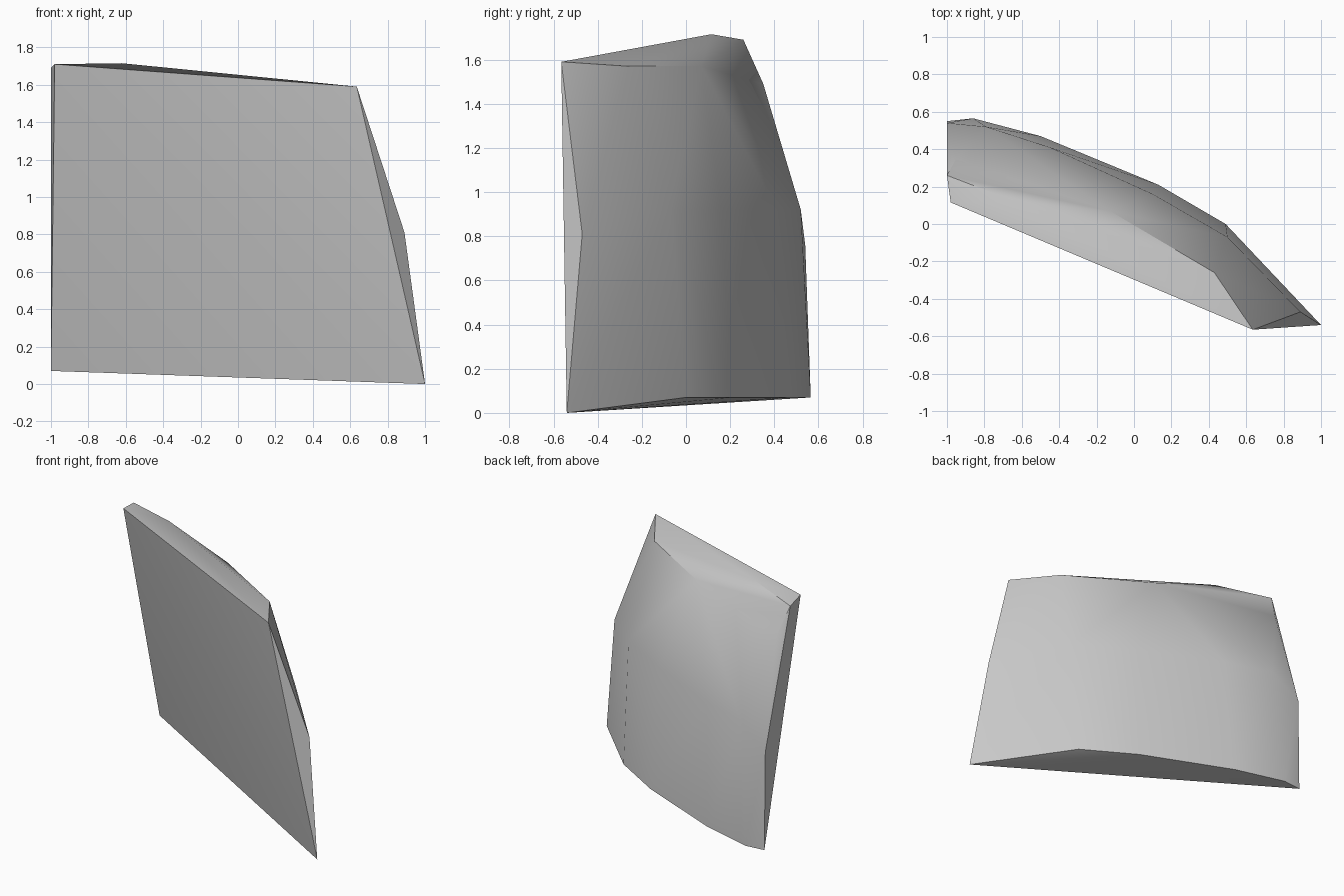
import bpy
import bmesh
import math

default_cube = bpy.data.objects.get("Cube")
if default_cube:
    bpy.data.objects.remove(default_cube, do_unlink=True)


def make_material(name, colour):
    material = bpy.data.materials.new(name)
    material.use_nodes = True
    material.diffuse_color = colour
    shader = next(n for n in material.node_tree.nodes if n.type == "BSDF_PRINCIPLED")
    shader.inputs["Base Color"].default_value = colour
    return material


def make_convex_object(name, points, material):
    """Wrap a convex skin around the corner points."""
    bm = bmesh.new()
    for point in points:
        bm.verts.new(point)
    hull = bmesh.ops.convex_hull(bm, input=bm.verts)
    unused = [v for v in hull["geom_interior"] if isinstance(v, bmesh.types.BMVert)]
    bmesh.ops.delete(bm, geom=unused, context="VERTS")
    # Merge coplanar triangles into clean flat faces
    bmesh.ops.dissolve_limit(bm, angle_limit=math.radians(1), verts=bm.verts, edges=bm.edges)
    bmesh.ops.recalc_face_normals(bm, faces=bm.faces)
    mesh = bpy.data.meshes.new(name)
    bm.to_mesh(mesh)
    bm.free()
    mesh.materials.append(material)
    obj = bpy.data.objects.new(name, mesh)
    bpy.context.collection.objects.link(obj)
    return obj


# Corners of the flat front face
front_corners = [(1, -0.54, 0), (-1, 0.55, 0.07), (-0.98, 0.115, 1.71), (0.635, -0.565, 1.59)]

# Curved back, as plan outlines at the base and at mid height
base_outline = [(0.49, 0), (0.13, 0.21), (-0.5, 0.47), (-0.86, 0.565)]
middle_outline = [(0.5, -0.07), (0.1, 0.16), (-0.45, 0.41), (-0.79, 0.52)]
back_points = [(x, y, 0.07) for x, y in base_outline]
back_points += [(x, y, 0.92) for x, y in middle_outline]

# Chipped side edges and upper rim
side_points = [(0.89, -0.47, 0.81), (-1, 0.54, 0.76), (-0.95, 0.35, 1.49), (-1, 0.26, 1.69)]
rim_points = [(0.43, -0.26, 1.57), (-0.13, 0.07, 1.57), (-0.62, 0.115, 1.715)]

grey = make_material("stone grey", (0.58, 0.58, 0.58, 1))
shard = make_convex_object(
    "curved_shard", front_corners + back_points + side_points + rim_points, grey
)

# Smooth back with crisp outer edges
bpy.ops.object.select_all(action="DESELECT")
shard.select_set(True)
bpy.context.view_layer.objects.active = shard
bpy.ops.object.shade_smooth_by_angle(angle=math.radians(32))
